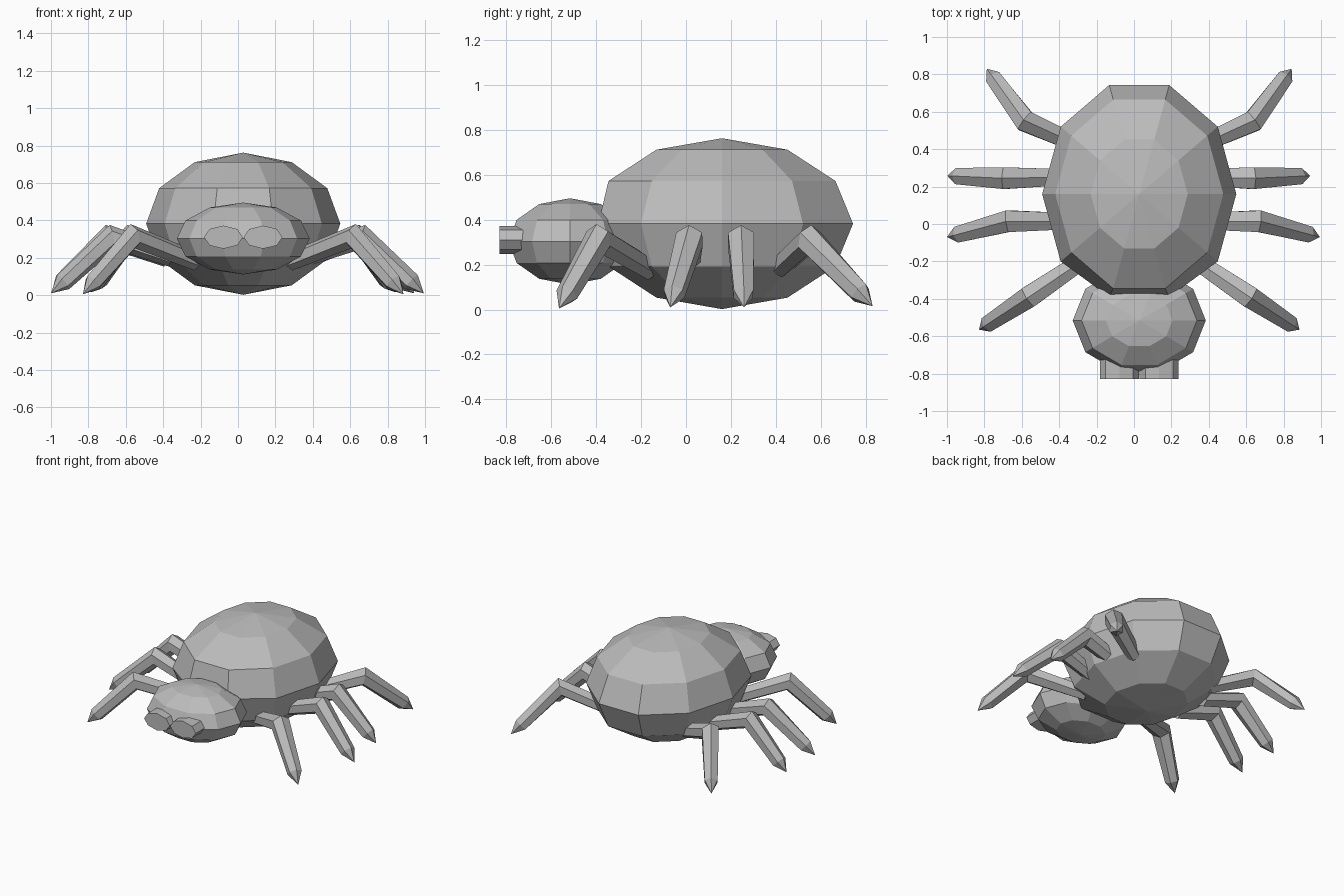
import bpy, bmesh, math
from mathutils import Vector, Matrix

cube = bpy.data.objects.get("Cube")
if cube:
    bpy.data.objects.remove(cube)

GREY = (0.5, 0.5, 0.5, 1)
AXIS = 0.028  # body midline in x

grey = bpy.data.materials.new("plain grey")
grey.use_nodes = True
grey.diffuse_color = GREY
for node in grey.node_tree.nodes:
    if node.type == 'BSDF_PRINCIPLED':
        node.inputs["Base Color"].default_value = GREY


def finish(bm, name):
    bmesh.ops.recalc_face_normals(bm, faces=bm.faces)
    mesh = bpy.data.meshes.new(name)
    bm.to_mesh(mesh)
    bm.free()
    mesh.materials.append(grey)
    obj = bpy.data.objects.new(name, mesh)
    bpy.context.collection.objects.link(obj)
    return obj


def ball(name, centre, radii):
    """Ten-sided faceted ellipsoid with corners on the x axis."""
    bm = bmesh.new()
    bmesh.ops.create_uvsphere(bm, u_segments=10, v_segments=6, radius=1)
    bmesh.ops.transform(bm, verts=bm.verts, matrix=Matrix.Translation(centre)
                        @ Matrix.Diagonal((*radii, 1))
                        @ Matrix.Rotation(math.pi / 2, 4, 'Z'))
    return finish(bm, name)


def eye(name, x):
    """Flattened eight-sided stub pointing forwards."""
    bm = bmesh.new()
    bmesh.ops.create_cone(bm, cap_ends=True, segments=8, radius1=1, radius2=1, depth=1)
    bmesh.ops.transform(bm, verts=bm.verts, matrix=Matrix.Translation((x, -0.765, 0.31))
                        @ Matrix.Diagonal((0.104, 0.13, 0.062, 1))
                        @ Matrix.Rotation(math.pi / 2, 4, 'X'))
    return finish(bm, name)


def leg(name, side, axis, root, knee, tip):
    """Six-sided bent leg with a ridge on top and a pointed foot."""
    place = lambda p: Vector((axis + side * p[0], p[1], p[2]))
    root, knee, tip = place(root), place(knee), place(tip)
    ankle = knee.lerp(tip, 0.8)
    upper, lower = (knee - root).normalized(), (tip - knee).normalized()
    bm = bmesh.new()
    rings = []
    for point, direction, radius in ((root, upper, 0.05),
                                     (knee, (upper + lower).normalized(), 0.067),
                                     (ankle, lower, 0.05)):
        across = direction.cross(Vector((0, 0, 1))).normalized()
        ridge = across.cross(direction)
        ring = []
        for i in range(6):
            a = math.tau * i / 6
            ring.append(bm.verts.new(point + radius * (math.sin(a) * across + math.cos(a) * ridge)))
        rings.append(ring)
    foot = bm.verts.new(tip)
    bm.faces.new(rings[0])
    for i in range(6):
        j = (i + 1) % 6
        for a, b in zip(rings, rings[1:]):
            bm.faces.new((a[i], a[j], b[j], b[i]))
        bm.faces.new((rings[-1][i], rings[-1][j], foot))
    return finish(bm, name)


# Abdomen, with its front middle edge pulled slightly in
abdomen = ball("abdomen", (AXIS, 0.16, 0.382), (0.519, 0.613, 0.38))
for v in abdomen.data.vertices:
    if v.co.y < -0.4:
        v.co.y = -0.39

# Head and eyes
ball("head", (AXIS, -0.516, 0.303), (0.356, 0.288, 0.192))
eye("right_eye", AXIS - 0.106)
eye("left_eye", AXIS + 0.106)

# Legs: midline, root, knee and foot of each pair
pairs = {
    "back": (AXIS, (0.32, 0.42, 0.19), (0.61, 0.55, 0.31), (0.815, 0.83, 0.015)),
    "mid_back": (-AXIS, (0.35, 0.25, 0.2), (0.665, 0.245, 0.31), (0.97, 0.258, 0.01)),
    "mid_front": (-0.003, (0.35, 0.015, 0.2), (0.67, 0.015, 0.31), (0.997, -0.07, 0.01)),
    "front": (AXIS, (0.25, -0.16, 0.18), (0.59, -0.39, 0.315), (0.857, -0.565, 0.005)),
}
for label, spec in pairs.items():
    for side_name, side in (("left", 1), ("right", -1)):
        leg(f"{label}_leg_{side_name}", side, *spec)
